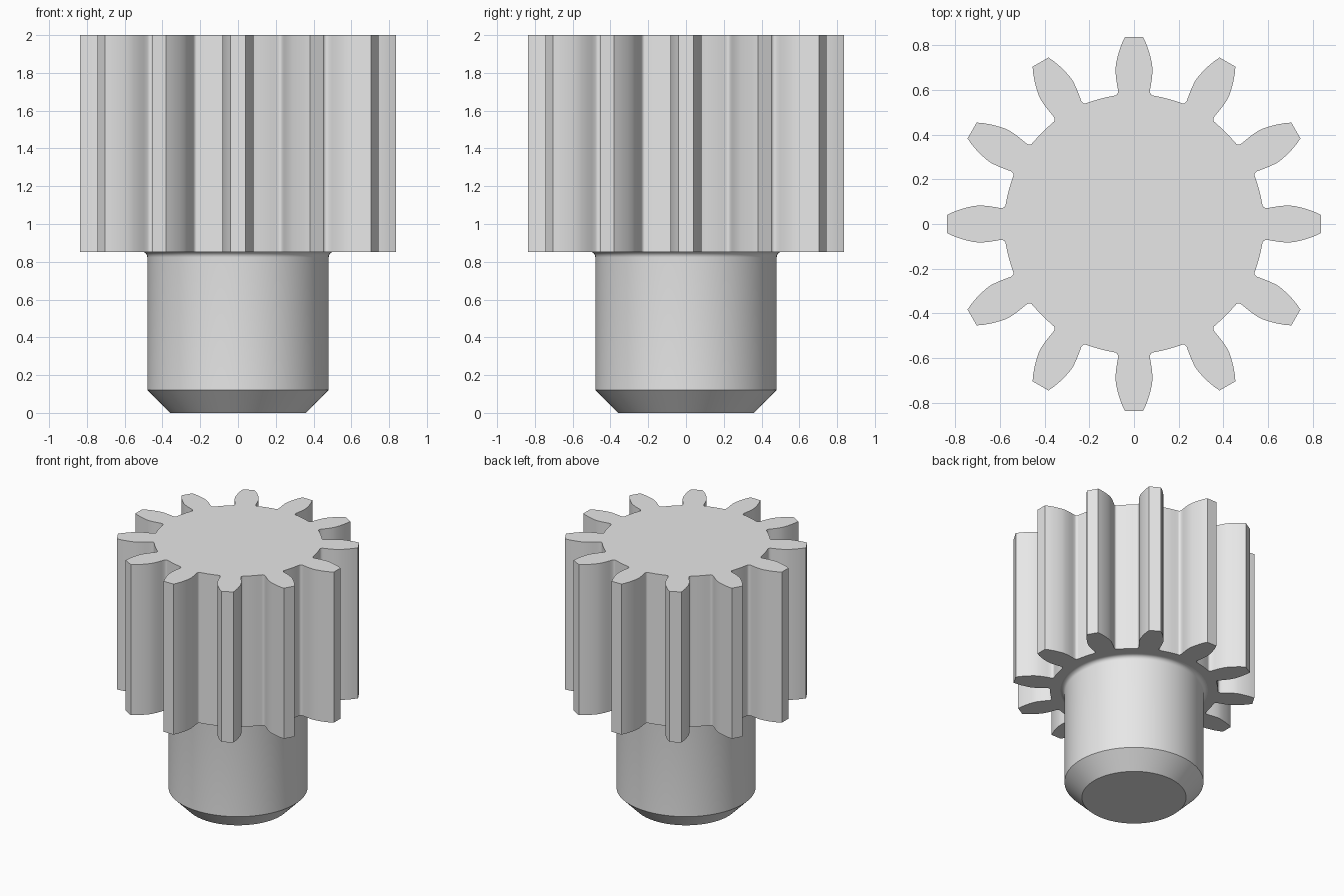
import bpy, bmesh, math
from mathutils import Matrix, Vector

cube = bpy.data.objects.get("Cube")
if cube:
    bpy.data.objects.remove(cube, do_unlink=True)

TEETH = 12
ROOT_RADIUS = 0.58
GEAR_BOTTOM, GEAR_TOP = 0.853, 2.0

steel = bpy.data.materials.new("plain_grey")
steel.use_nodes = True
steel.diffuse_color = (0.8, 0.8, 0.8, 1)
steel.node_tree.nodes["Principled BSDF"].inputs["Base Color"].default_value = (0.8, 0.8, 0.8, 1)


def finish(bm, name):
    """Turn a bmesh into a shaded object with the grey material."""
    bmesh.ops.recalc_face_normals(bm, faces=bm.faces)
    mesh = bpy.data.meshes.new(name)
    bm.to_mesh(mesh)
    bm.free()
    mesh.materials.append(steel)
    obj = bpy.data.objects.new(name, mesh)
    bpy.context.collection.objects.link(obj)
    bpy.ops.object.select_all(action='DESELECT')
    obj.select_set(True)
    bpy.context.view_layer.objects.active = obj
    bpy.ops.object.shade_smooth_by_angle(angle=math.radians(41))
    return obj


# Toothed gear: half a tooth (half width, radius), mirrored, repeated and extruded
half_tooth = [(0.041, 0.836), (0.054, 0.808), (0.065, 0.778), (0.074, 0.746),
              (0.081, 0.714), (0.083, 0.685), (0.080, 0.650), (0.075, 0.618),
              (0.071, 0.596), (0.072, 0.587), (0.075, 0.580), (0.080, 0.576), (0.088, 0.574)]
tooth = [Vector((-x, y, 0)) for x, y in reversed(half_tooth)]
tooth += [Vector((x, y, 0)) for x, y in half_tooth]
step = math.tau / TEETH
for i in range(1, 6):  # root arc up to the next tooth
    edge = math.atan2(half_tooth[-1][0], half_tooth[-1][1])
    a = edge + (step - 2 * edge) * i / 6
    tooth.append(Vector((math.sin(a), math.cos(a), 0)) * ROOT_RADIUS)

bm = bmesh.new()
outline = []
for i in range(TEETH):
    turn = Matrix.Rotation(-step * i, 3, 'Z')
    outline += [bm.verts.new(turn @ p + Vector((0, 0, GEAR_BOTTOM))) for p in tooth]
base = bm.faces.new(outline)
top = bmesh.ops.extrude_face_region(bm, geom=[base], use_keep_orig=True)
lifted = [v for v in top["geom"] if isinstance(v, bmesh.types.BMVert)]
bmesh.ops.translate(bm, verts=lifted, vec=(0, 0, GEAR_TOP - GEAR_BOTTOM))
finish(bm, "toothed_gear")

# Shaft: lathed profile with a bottom chamfer and a fillet under the gear
profile = [(0, 0), (0.36, 0), (0.48, 0.122)]
FILLET = 0.03
for i in range(7):
    a = math.radians(15 * i)
    profile.append((0.48 + FILLET * (1 - math.cos(a)),
                    GEAR_BOTTOM - FILLET * (1 - math.sin(a))))
profile.append((0, GEAR_BOTTOM + 0.001))

bm = bmesh.new()
verts = [bm.verts.new((r, 0, z)) for r, z in profile]
edges = [bm.edges.new(pair) for pair in zip(verts, verts[1:])]
bmesh.ops.spin(bm, geom=verts + edges, cent=(0, 0, 0), axis=(0, 0, 1),
               angle=math.tau, steps=96, use_duplicate=False)
bmesh.ops.remove_doubles(bm, verts=bm.verts, dist=0.0001)
finish(bm, "shaft")
